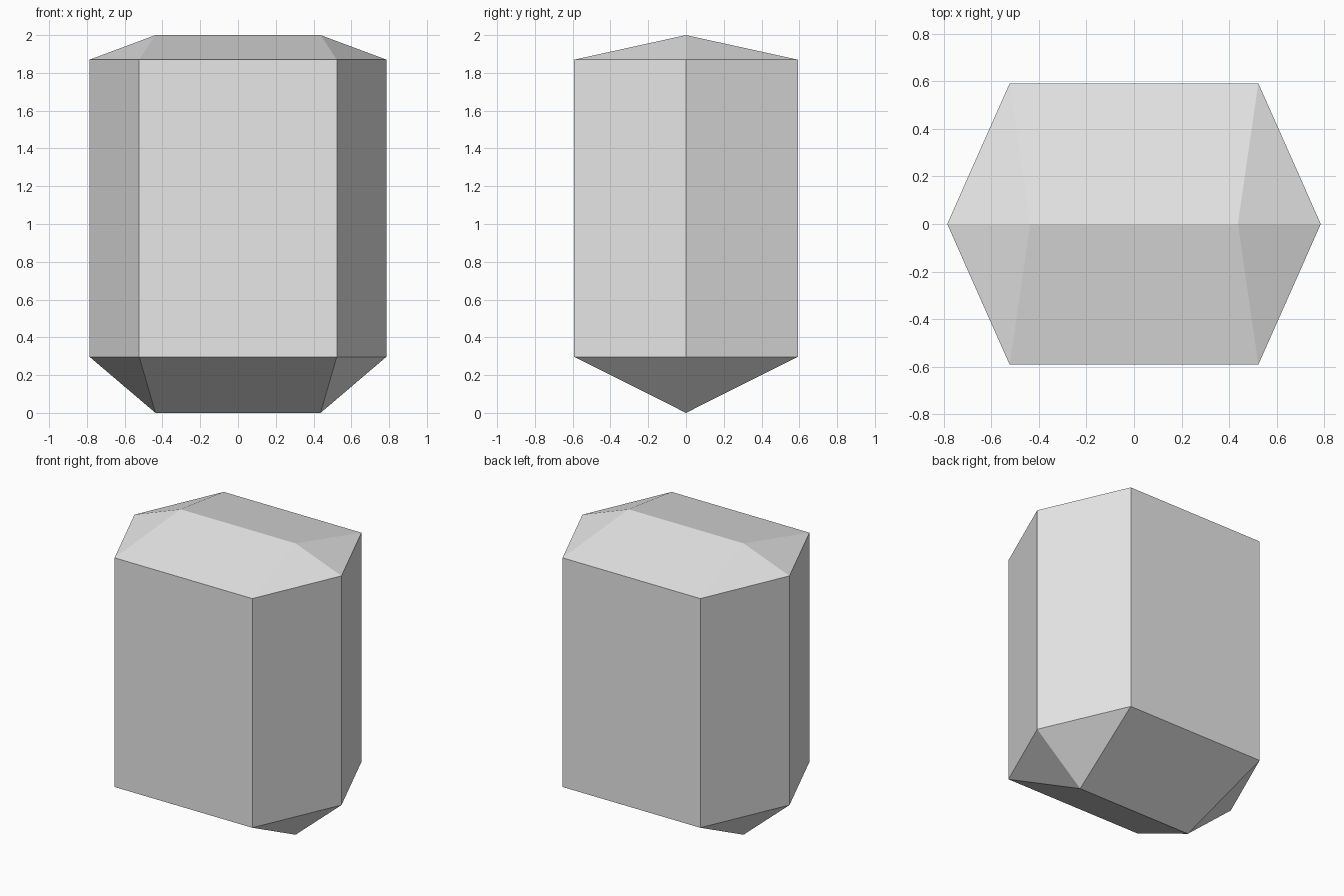
import bpy
import bmesh

cube = bpy.data.objects.get("Cube")
if cube:
    bpy.data.objects.remove(cube, do_unlink=True)

# Main dimensions
TIP_X, CORNER_X, RIDGE_X, DEPTH = 0.786, 0.523, 0.437, 0.592
BOTTOM, LOWER, UPPER, TOP = 0.0, 0.297, 1.87, 2.0

grey = bpy.data.materials.new("stone_grey")
grey.use_nodes = True
colour = (0.8, 0.8, 0.8, 1)
grey.diffuse_color = colour
grey.node_tree.nodes["Principled BSDF"].inputs["Base Color"].default_value = colour

OUTLINE = [(TIP_X, 0), (CORNER_X, DEPTH), (-CORNER_X, DEPTH),
           (-TIP_X, 0), (-CORNER_X, -DEPTH), (CORNER_X, -DEPTH)]


def ring(bm, z):
    return [bm.verts.new((x, y, z)) for x, y in OUTLINE]


def add_roof(bm, edge, z):
    """Close a six-sided rim with a ridge along x."""
    right = bm.verts.new((RIDGE_X, 0, z))
    left = bm.verts.new((-RIDGE_X, 0, z))
    ends = [right, left, left, left, right, right]
    for i in range(6):
        a, b = ends[i], ends[(i + 1) % 6]
        # Long slopes span the ridge, hip facets meet at one end of it
        if i in (1, 4):
            a, b = (right, left) if i == 1 else (left, right)
            bm.faces.new((edge[i], edge[(i + 1) % 6], b, a))
        else:
            tip = right if i in (0, 5) else left
            bm.faces.new((edge[i], edge[(i + 1) % 6], tip))


# Six-sided crystal body with a shallow upper and a deep lower ridge
bm = bmesh.new()
low, high = ring(bm, LOWER), ring(bm, UPPER)
for i in range(6):
    j = (i + 1) % 6
    bm.faces.new((low[i], low[j], high[j], high[i]))
add_roof(bm, high, TOP)
add_roof(bm, low, BOTTOM)
bmesh.ops.recalc_face_normals(bm, faces=bm.faces)

mesh = bpy.data.meshes.new("crystal_block")
bm.to_mesh(mesh)
bm.free()
mesh.materials.append(grey)
block = bpy.data.objects.new("crystal_block", mesh)
bpy.context.collection.objects.link(block)
